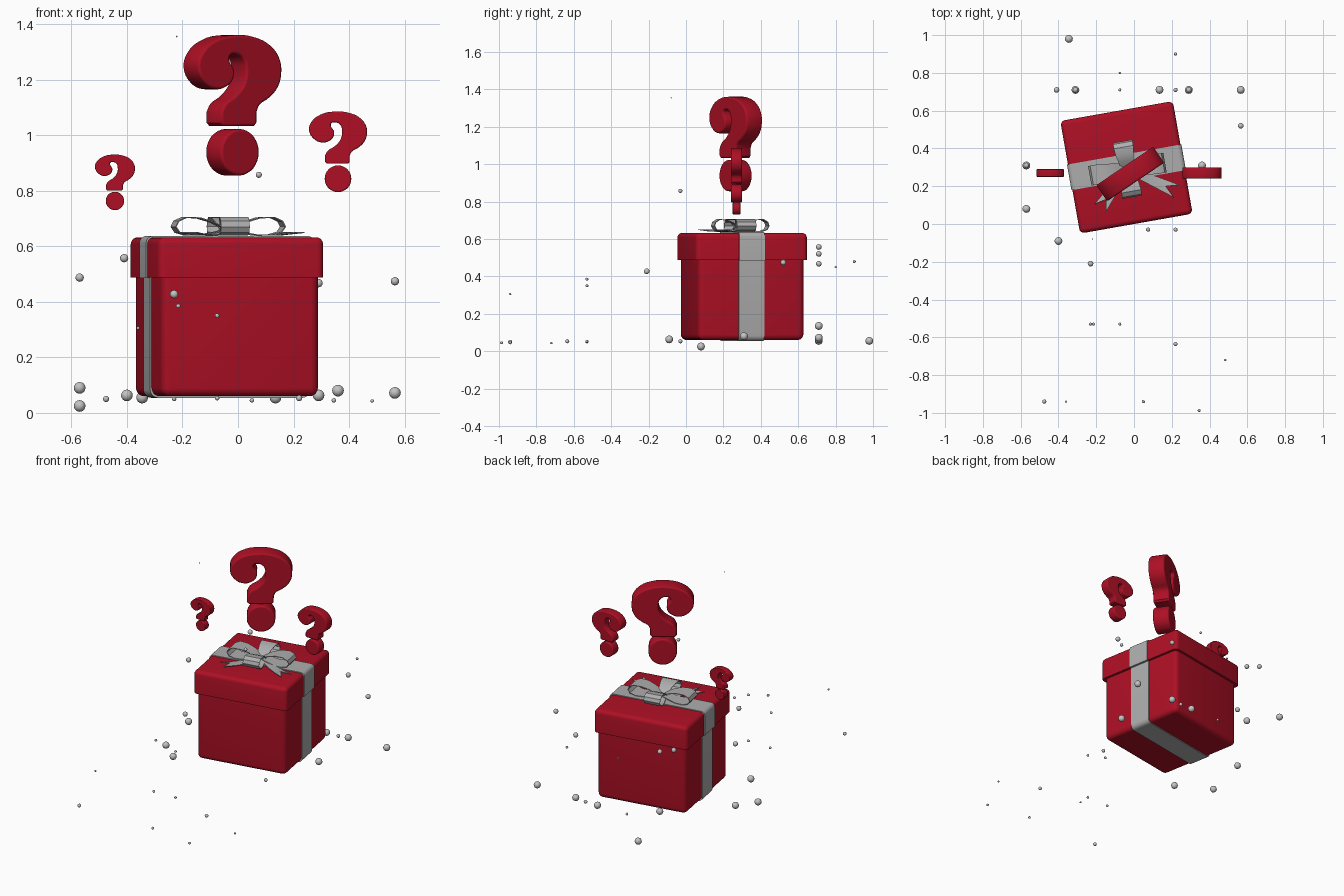
import bpy, bmesh
from math import radians, sin, cos
from mathutils import Matrix, Vector

cube = bpy.data.objects.get("Cube")
if cube:
    bpy.data.objects.remove(cube, do_unlink=True)


def material(name, color):
    m = bpy.data.materials.new(name)
    m.use_nodes = True
    m.diffuse_color = (*color, 1)
    m.node_tree.nodes["Principled BSDF"].inputs["Base Color"].default_value = (*color, 1)
    return m


RED = material("gift red", (0.42, 0.005, 0.018))
SILVER = material("ribbon silver", (0.42, 0.42, 0.42))
PEARL = material("pearl grey", (0.55, 0.55, 0.55))

TURN = Matrix.Rotation(radians(10), 4, "Z")
BOX = Matrix.Translation((-0.04, 0.30, 0)) @ TURN
BOW = Matrix.Translation((-0.035, 0.29, 0.632)) @ TURN


def finish(obj, mat, smooth=True):
    """Apply modifiers, set the colour and shade."""
    obj.data.materials.clear()
    obj.data.materials.append(mat)
    bpy.ops.object.select_all(action="DESELECT")
    obj.select_set(True)
    bpy.context.view_layer.objects.active = obj
    bpy.ops.object.convert(target="MESH")
    if smooth:
        bpy.ops.object.shade_smooth_by_angle(angle=radians(35))
    return obj


def from_bmesh(name, bm, mat, matrix, thickness=0):
    bmesh.ops.recalc_face_normals(bm, faces=bm.faces)
    mesh = bpy.data.meshes.new(name)
    bm.to_mesh(mesh)
    bm.free()
    obj = bpy.data.objects.new(name, mesh)
    bpy.context.collection.objects.link(obj)
    obj.matrix_world = matrix
    if thickness:
        mod = obj.modifiers.new("thickness", "SOLIDIFY")
        mod.thickness = thickness
        mod.offset = 0
    return finish(obj, mat)


def rounded_block(name, size, bottom, mat, radius, keep):
    """Block with the edges chosen by keep(midpoint, direction) rounded."""
    bm = bmesh.new()
    bmesh.ops.create_cube(bm, size=1)
    bmesh.ops.scale(bm, vec=size, verts=bm.verts)
    edges = []
    for e in bm.edges:
        a, b = (v.co for v in e.verts)
        if keep((a + b) / 2, b - a):
            edges.append(e)
    bmesh.ops.bevel(bm, geom=edges, offset=radius, segments=5, profile=0.5, affect="EDGES")
    bmesh.ops.translate(bm, vec=(0, 0, bottom + size[2] / 2), verts=bm.verts)
    return from_bmesh(name, bm, mat, BOX)


# Box, lid and the band that wraps them
not_bottom = lambda mid, way: mid.z > -0.01
rounded_block("box_body", (0.574, 0.574, 0.44), 0.06, RED, 0.03, lambda mid, way: mid.z < 0.01)
rounded_block("box_lid", (0.605, 0.605, 0.145), 0.487, RED, 0.025, not_bottom)
rounded_block("body_band", (0.586, 0.138, 0.44), 0.054, SILVER, 0.03,
              lambda mid, way: mid.z < 0 and abs(way.y) > 0.01)
rounded_block("lid_band", (0.615, 0.138, 0.151), 0.486, SILVER, 0.025,
              lambda mid, way: mid.z > 0 and abs(way.y) > 0.01)


# Bow loops: a ribbon swept round a teardrop, widening outwards
def bow_loop(name, angle, length, root, tip):
    profile = [(0.05, 0.03), (0.3, 0.055), (0.55, 0.07), (0.8, 0.072), (0.95, 0.058), (1, 0.038),
               (0.93, 0.018), (0.75, 0.008), (0.5, 0.008), (0.25, 0.018), (0.05, 0.028)]
    bm = bmesh.new()
    rows = []
    for r, z in profile:
        half = (root + (tip - root) * min(1, r * 1.5)) / 2
        rows.append([bm.verts.new((r * length, s * half, z)) for s in (-1, 1)])
    for p, q in zip(rows, rows[1:]):
        bm.faces.new((p[0], p[1], q[1], q[0]))
    turn = Matrix.Rotation(radians(angle), 4, "Z")
    from_bmesh(name, bm, SILVER, BOW @ turn, 0.004)


for name, angle, length in (("right", 180, 0.2), ("left", 0, 0.2),
                            ("back", 90, 0.148), ("front", -90, 0.148)):
    bow_loop("bow_loop_" + name, angle, length, 0.06, 0.105)


# Swallow-tailed ribbon ends lying on the lid
def bow_tail(name, angle, length):
    bm = bmesh.new()
    rows = []
    for t in (0.1, 0.4, 0.7, 1):
        half = 0.018 + 0.018 * t
        notch = 0.78 if t == 1 else t
        z = 0.012 + 0.006 * cos(t * 6)
        rows.append([bm.verts.new((x * length, y, z))
                     for x, y in ((t, -half), (notch, 0), (t, half))])
    for p, q in zip(rows, rows[1:]):
        for i in (0, 1):
            bm.faces.new((p[i], p[i + 1], q[i + 1], q[i]))
    turn = Matrix.Rotation(radians(angle), 4, "Z")
    from_bmesh(name, bm, SILVER, BOW @ turn, 0.004)


bow_tail("bow_tail_left", -34, 0.285)
bow_tail("bow_tail_right", -135, 0.25)

# Question marks, outlined at unit height then scaled
STEM_FOOT = [(0.145, 0.45), (0.145, 0.375), (0.125, 0.352), (-0.14, 0.352), (-0.163, 0.375), (-0.163, 0.45)]
HOOK = [(-0.13, 0.51), (-0.04, 0.57), (0.035, 0.66), (0.05, 0.76), (0.03, 0.83), (-0.03, 0.865),
        (-0.085, 0.85), (-0.085, 0.81), (-0.05, 0.755), (-0.06, 0.68), (-0.12, 0.63), (-0.2, 0.615),
        (-0.3, 0.66), (-0.36, 0.77), (-0.33, 0.87), (-0.22, 0.96), (-0.03, 1), (0.13, 0.985),
        (0.26, 0.93), (0.34, 0.84), (0.36, 0.74), (0.33, 0.63), (0.25, 0.55), (0.17, 0.5)]
DOT = [(0.165 * cos(radians(a)), 0.165 + 0.165 * sin(radians(a))) for a in range(0, 360, 30)]


def question_mark(name, place, height, angle):
    curve = bpy.data.curves.new(name, "CURVE")
    curve.dimensions = "2D"
    curve.fill_mode = "BOTH"
    curve.resolution_u = 4
    rim = 0.018
    curve.extrude = 0.145 * 0.7
    curve.extrude -= rim
    curve.bevel_depth = rim
    curve.bevel_resolution = 2
    curve.offset = -rim
    for outline, straight in ((STEM_FOOT + HOOK, len(STEM_FOOT)), (DOT, 0)):
        spline = curve.splines.new("BEZIER")
        spline.bezier_points.add(len(outline) - 1)
        spline.use_cyclic_u = True
        for i, (point, co) in enumerate(zip(spline.bezier_points, outline)):
            point.co = (*co, 0)
            kind = "VECTOR" if i < straight else "AUTO"
            point.handle_left_type = point.handle_right_type = kind
    obj = bpy.data.objects.new(name, curve)
    bpy.context.collection.objects.link(obj)
    obj.matrix_world = (Matrix.Translation(place) @ Matrix.Rotation(radians(angle), 4, "Z")
                        @ Matrix.Rotation(radians(90), 4, "X") @ Matrix.Scale(height, 4))
    finish(obj, RED)


question_mark("question_mark_large", (-0.02, 0.265, 0.855), 0.505, 34)
question_mark("question_mark_left", (0.36, 0.27, 0.795), 0.29, 0)
question_mark("question_mark_right", (-0.443, 0.27, 0.73), 0.2, 0)

# Floating pearls, in hundredths, grouped by radius
PEARLS = {
    0.021: [(-57, 31, 9), (-57, 8, 2.5), (-40, -9, 6.3), (-34.5, 98, 5.5), (13.5, 71, 5.5), (29, 71, 6.3),
            (36, 31, 8), (56.5, 71, 7.2), (-31, 71, 13.5)],
    0.015: [(-57, 31, 48.7), (-41, 71, 55.7), (-23, -21, 42.7), (29, 71, 46.7), (56.5, 52, 47.4),
            (-31, 71, 52)],
    0.011: [(7.5, -3, 85.7), (-47.5, -94, 5), (22, -3, 5.3), (22, 71, 5.5), (22, -63.5, 5.3)],
    0.008: [(-21.5, -53, 38.5), (-7.5, -53, 35), (-7.5, -53, 5.3), (-23, -53, 5), (34.5, -98.7, 4.5),
            (5, -94, 4.5), (-7.5, 71, 5.5), (22, 90, 48)],
    0.006: [(-36, -94, 30.5), (48.3, -72, 4.3), (-7.5, 80, 45)],
    0.003: [(-22, -8, 135.5)],
}
for radius, spots in PEARLS.items():
    for spot in spots:
        bm = bmesh.new()
        bmesh.ops.create_uvsphere(bm, u_segments=12, v_segments=8, radius=radius)
        from_bmesh("pearl", bm, PEARL, Matrix.Translation(Vector(spot) / 100))
